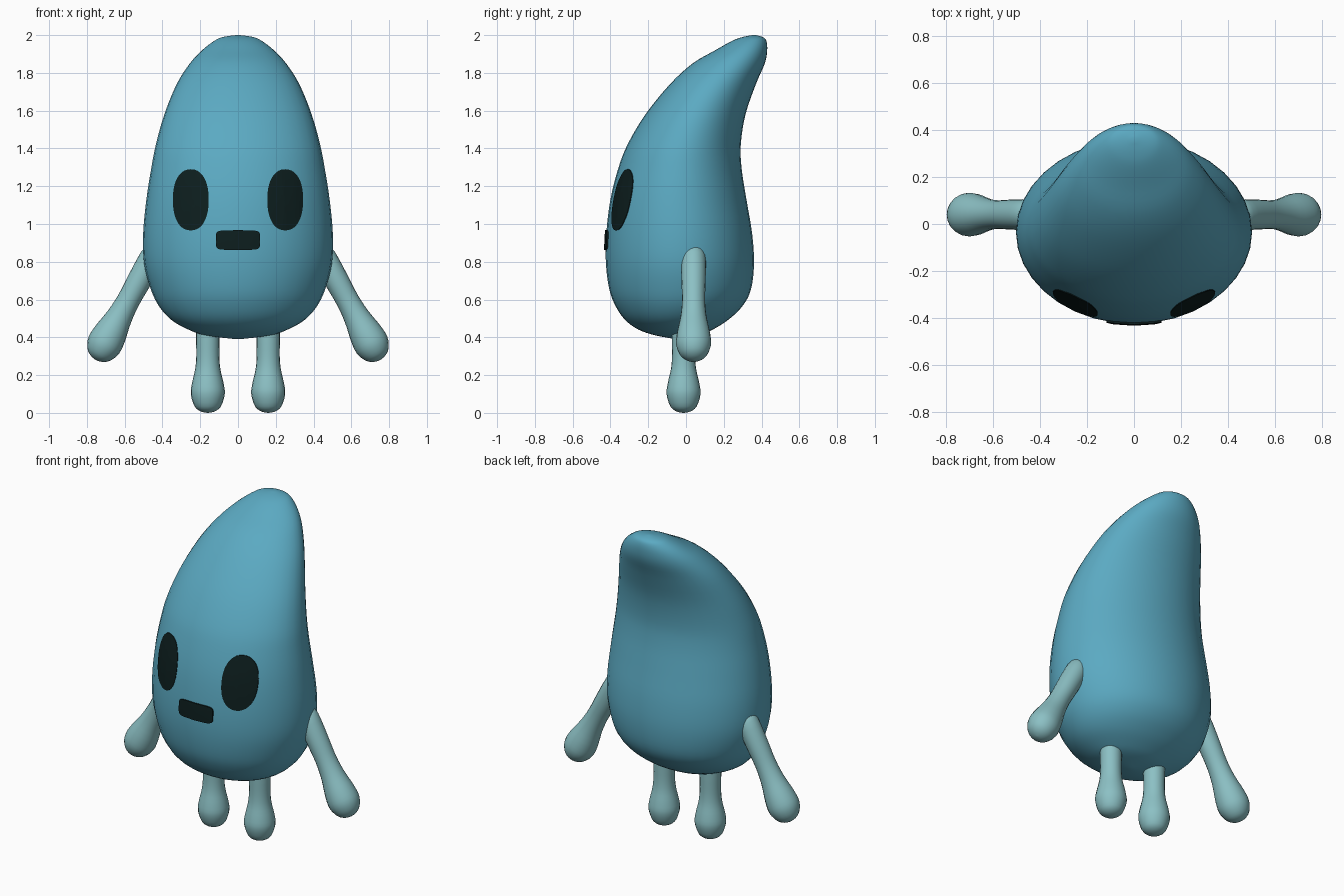
import bpy, bmesh, math
from mathutils import Vector
from mathutils.bvhtree import BVHTree

cube = bpy.data.objects.get("Cube")
if cube:
    bpy.data.objects.remove(cube, do_unlink=True)


def material(name, rgb):
    m = bpy.data.materials.new(name)
    m.use_nodes = True
    m.diffuse_color = (*rgb, 1)
    bsdf = next(n for n in m.node_tree.nodes if n.type == 'BSDF_PRINCIPLED')
    bsdf.inputs["Base Color"].default_value = (*rgb, 1)
    return m


BLUE = material("droplet blue", (0.105, 0.40, 0.54))
PALE = material("pale teal", (0.262, 0.53, 0.555))
DARK = material("dark teal", (0.004, 0.013, 0.013))


def finish(name, bm, mat):
    bmesh.ops.recalc_face_normals(bm, faces=bm.faces)
    mesh = bpy.data.meshes.new(name)
    bm.to_mesh(mesh)
    mesh.materials.append(mat)
    for p in mesh.polygons:
        p.use_smooth = True
    ob = bpy.data.objects.new(name, mesh)
    bpy.context.collection.objects.link(ob)
    return ob


def spline(rows, steps):
    """Smooth curve through rows of equal length (Catmull-Rom)."""
    out = []
    for i in range(len(rows) - 1):
        quad = (rows[max(i - 1, 0)], rows[i], rows[i + 1], rows[min(i + 2, len(rows) - 1)])
        for s in range(steps):
            t = s / steps
            out.append([b + t / 2 * (c - a + t * (2 * a - 5 * b + 4 * c - d + t * (3 * (b - c) + d - a)))
                        for a, b, c, d in zip(*quad)])
    return out + [list(rows[-1])]


def loft(rings):
    """Skin closed rings of points and cap both ends."""
    bm = bmesh.new()
    loops = [[bm.verts.new(p) for p in ring] for ring in rings]
    n = len(loops[0])
    for lo, hi in zip(loops, loops[1:]):
        for i in range(n):
            j = (i + 1) % n
            bm.faces.new((lo[i], lo[j], hi[j], hi[i]))
    bm.faces.new(loops[0])
    bm.faces.new(loops[-1])
    return bm


def circle(n):
    return [(math.cos(math.tau * i / n), math.sin(math.tau * i / n)) for i in range(n)]


# Body: height, front y, back y, half width
BODY = [
    (.39, -.05, -.03, .01), (.41, -.16, .07, .17), (.44, -.25, .14, .26),
    (.49, -.32, .22, .35), (.56, -.37, .295, .415), (.65, -.405, .343, .46),
    (.79, -.424, .36, .497), (.95, -.422, .35, .502), (1.13, -.40, .32, .485),
    (1.29, -.36, .295, .46), (1.42, -.31, .29, .435), (1.58, -.215, .315, .39),
    (1.74, -.085, .37, .325), (1.85, .035, .417, .255), (1.92, .155, .43, .19),
    (1.97, .245, .425, .125), (1.99, .30, .405, .08), (2.0, .35, .37, .01),
]
body_bm = loft([[(w * c, (f + b) / 2 + (b - f) / 2 * s, z) for c, s in circle(36)]
                for z, f, b, w in spline(BODY, 4)])
body_tree = BVHTree.FromBMesh(body_bm)
finish("body", body_bm, BLUE)


# Face plates: rounded shapes laid on the front of the body
def face_plate(name, x, z, half_w, half_h, power, lift):
    def on_body(u, v):
        hit = body_tree.ray_cast(Vector((u, -2, v)), Vector((0, 1, 0)))[0]
        return (u, hit.y - lift, v)

    bm = bmesh.new()
    centre = bm.verts.new(on_body(x, z))
    previous = None
    for k in (.25, .5, .75, 1):
        ring = []
        for c, s in circle(40):
            u = math.copysign(abs(c) ** (2 / power), c) * half_w * k
            v = math.copysign(abs(s) ** (2 / power), s) * half_h * k
            ring.append(bm.verts.new(on_body(x + u, z + v)))
        for i in range(len(ring)):
            j = (i + 1) % len(ring)
            if previous:
                bm.faces.new((previous[i], previous[j], ring[j], ring[i]))
            else:
                bm.faces.new((centre, ring[i], ring[j]))
        previous = ring
    # Turn the rim back into the body
    rim = [bm.verts.new(v.co + Vector((0, lift + .004, 0))) for v in previous]
    for i in range(len(rim)):
        j = (i + 1) % len(rim)
        bm.faces.new((previous[i], previous[j], rim[j], rim[i]))
    ob = finish(name, bm, DARK)
    bpy.ops.object.select_all(action='DESELECT')
    ob.select_set(True)
    bpy.context.view_layer.objects.active = ob
    bpy.ops.object.shade_smooth_by_angle(angle=math.radians(40))


face_plate("mouth", 0, .915, .117, .052, 6, .008)


# Limbs: turned profile of (distance from tip, radius) along a straight axis
def limb(name, tip, root, profile):
    tip, root = Vector(tip), Vector(root)
    axis = (root - tip).normalized()
    side = Vector((0, 1, 0))
    other = axis.cross(side)
    finish(name, loft([[tip + axis * d + (side * c + other * s) * r for c, s in circle(20)]
                       for d, r in spline(profile, 3)]), PALE)


ARM = [(0, .002), (.008, .036), (.035, .07), (.09, .092), (.16, .088), (.26, .069),
       (.36, .061), (.48, .064), (.62, .064), (.67, .045)]
LEG = [(0, .002), (.008, .038), (.035, .07), (.10, .09), (.16, .083), (.23, .067),
       (.30, .061), (.40, .062), (.50, .062)]

for label, sx in (("left", 1), ("right", -1)):
    face_plate(label + "_eye", sx * .25, 1.128, .095, .162, 2.25, .004)
    limb(label + "_arm", (sx * .753, .04, .28), (sx * .43, .04, .87), ARM)
    limb(label + "_leg", (sx * .16, -.013, 0), (sx * .16, -.013, .5), LEG)
